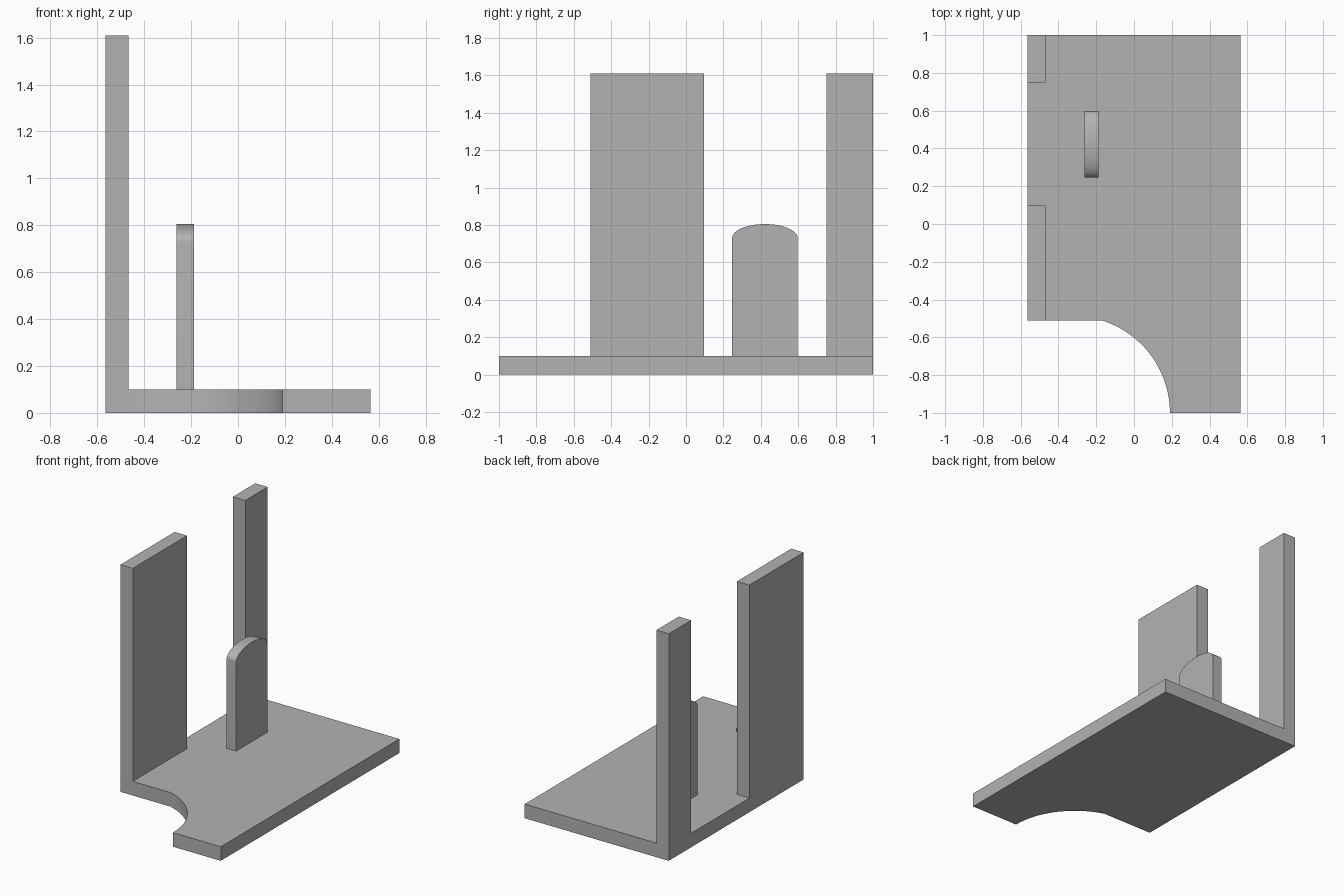
import bpy
import bmesh
from math import asin, cos, pi, sin
from mathutils import Vector

cube = bpy.data.objects.get("Cube")
if cube:
    bpy.data.objects.remove(cube, do_unlink=True)

grey = bpy.data.materials.new("plain grey")
grey.use_nodes = True
colour = (0.45, 0.45, 0.45, 1)
grey.diffuse_color = colour
grey.node_tree.nodes["Principled BSDF"].inputs["Base Color"].default_value = colour


def extrude_outline(name, points, offset):
    """Make a solid by pushing a flat outline along an offset."""
    bm = bmesh.new()
    face = bm.faces.new([bm.verts.new(p) for p in points])
    result = bmesh.ops.extrude_face_region(bm, geom=[face])
    moved = [v for v in result["geom"] if isinstance(v, bmesh.types.BMVert)]
    bmesh.ops.translate(bm, verts=moved, vec=Vector(offset))
    bmesh.ops.recalc_face_normals(bm, faces=bm.faces)
    mesh = bpy.data.meshes.new(name)
    bm.to_mesh(mesh)
    bm.free()
    mesh.materials.append(grey)
    obj = bpy.data.objects.new(name, mesh)
    bpy.context.collection.objects.link(obj)
    bpy.ops.object.select_all(action="DESELECT")
    obj.select_set(True)
    bpy.context.view_layer.objects.active = obj
    bpy.ops.object.shade_smooth_by_angle(angle=pi / 6)
    return obj


half_width, base_top, wall_top = 0.565, 0.1, 1.61
notch_y = -0.51

# Base plate with a curved notch in its front corner
radius = 0.513
centre_x = 0.19 - radius
end_angle = asin((notch_y + 1) / radius)
steps = 24
notch = [(centre_x + radius * cos(end_angle * i / steps),
          -1 + radius * sin(end_angle * i / steps), 0) for i in range(steps + 1)]
outline = notch + [(-half_width, notch_y, 0), (-half_width, 1, 0),
                   (half_width, 1, 0), (half_width, -1, 0)]
extrude_outline("base_plate", outline, (0, 0, base_top))

# Two tall wall panels along the right edge, with a gap between them
for name, y0, y1 in (("front_wall_panel", notch_y, 0.097),
                     ("rear_wall_panel", 0.75, 1)):
    profile = [(-half_width, y0, base_top), (-half_width, y1, base_top),
               (-half_width, y1, wall_top), (-half_width, y0, wall_top)]
    extrude_outline(name, profile, (0.097, 0, 0))

# Short upright tab with a shallow rounded top
tab_x, tab_y, tab_half = -0.263, 0.422, 0.175
shoulder, rise = 0.73, 0.075
arch = [(tab_x, tab_y + tab_half * cos(pi * i / 32),
         shoulder + rise * sin(pi * i / 32)) for i in range(33)]
profile = arch + [(tab_x, tab_y - tab_half, base_top),
                  (tab_x, tab_y + tab_half, base_top)]
extrude_outline("upright_tab", profile, (0.075, 0, 0))
